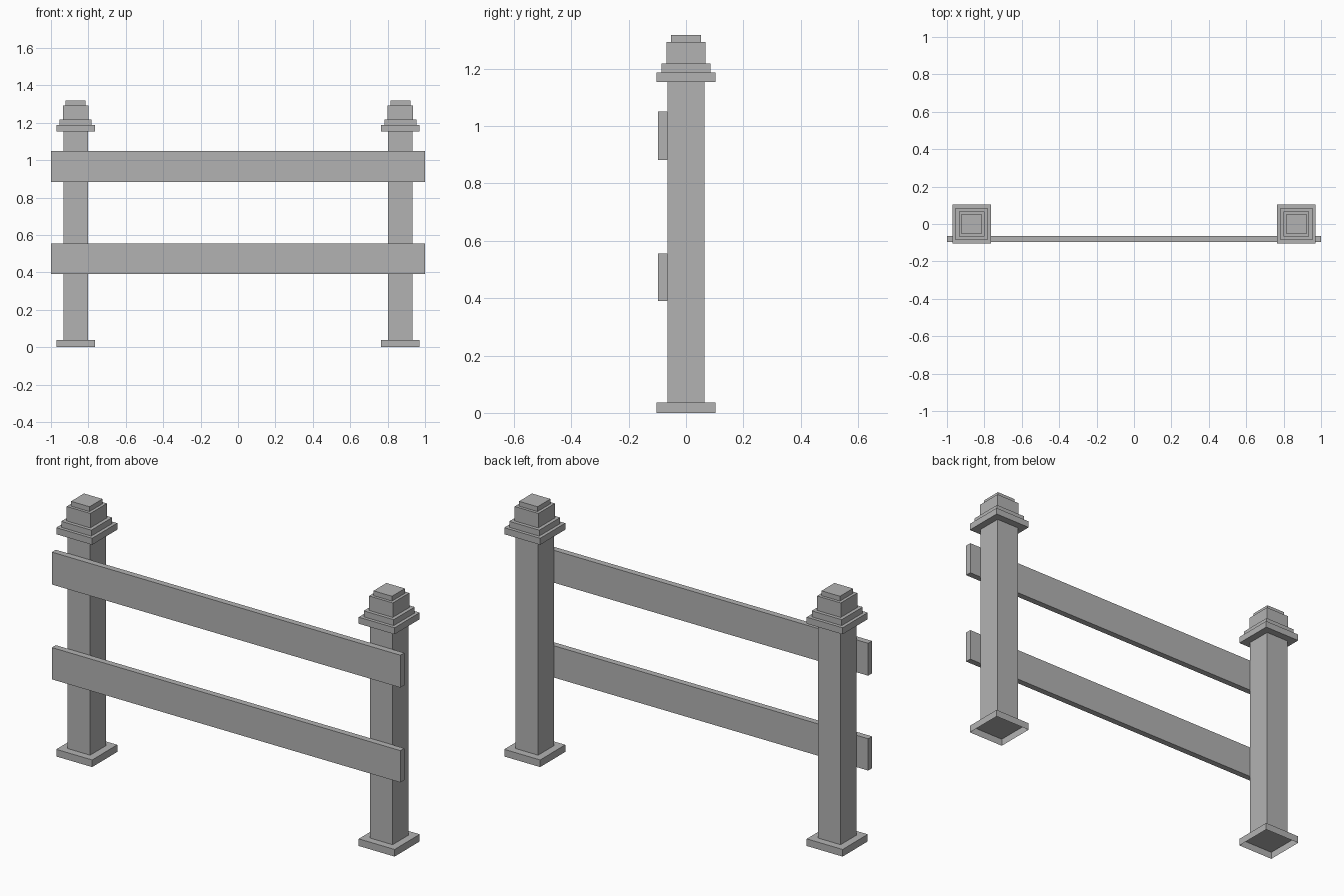
import bpy
import bmesh

cube = bpy.data.objects.get("Cube")
if cube:
    bpy.data.objects.remove(cube, do_unlink=True)

# Single plain grey
grey = bpy.data.materials.new("plain_grey")
grey.use_nodes = True
colour = (0.45, 0.45, 0.45, 1)
grey.diffuse_color = colour
grey.node_tree.nodes["Principled BSDF"].inputs["Base Color"].default_value = colour


def box(name, x, y, z, open_bottom=False):
    """Flat-sided box spanning the (low, high) ranges x, y and z."""
    bm = bmesh.new()
    bmesh.ops.create_cube(bm, size=1)
    spans = (x, y, z)
    for v in bm.verts:
        v.co = [lo if c < 0 else hi for c, (lo, hi) in zip(v.co, spans)]
    bm.normal_update()
    if open_bottom:
        under = [f for f in bm.faces if f.normal.z < -0.5]
        bmesh.ops.delete(bm, geom=under, context='FACES_ONLY')
    mesh = bpy.data.meshes.new(name)
    bm.to_mesh(mesh)
    bm.free()
    mesh.materials.append(grey)
    obj = bpy.data.objects.new(name, mesh)
    bpy.context.collection.objects.link(obj)
    return obj


# Stacked square tiers of a post: name, half width, top height
TIERS = [
    ("foot", 0.103, 0.037),
    ("post", 0.065, 1.153),
    ("collar", 0.103, 1.187),
    ("upper_collar", 0.086, 1.218),
    ("cap_block", 0.068, 1.293),
    ("cap_top", 0.053, 1.318),
]
POST_X = 0.868

for side, sign in (("left", 1), ("right", -1)):
    bottom = 0
    for part, half, top in TIERS:
        cx = sign * POST_X
        # The foot is a hollow tray, open underneath
        box(f"{side}_{part}", (cx - half, cx + half), (-half, half),
            (bottom, top), open_bottom=(part == "foot"))
        bottom = top

# Planks fixed across the front of both posts
for name, low, high in (("lower_rail", 0.39, 0.555), ("upper_rail", 0.882, 1.05)):
    box(name, (-1, 1), (-0.097, -0.065), (low, high))
